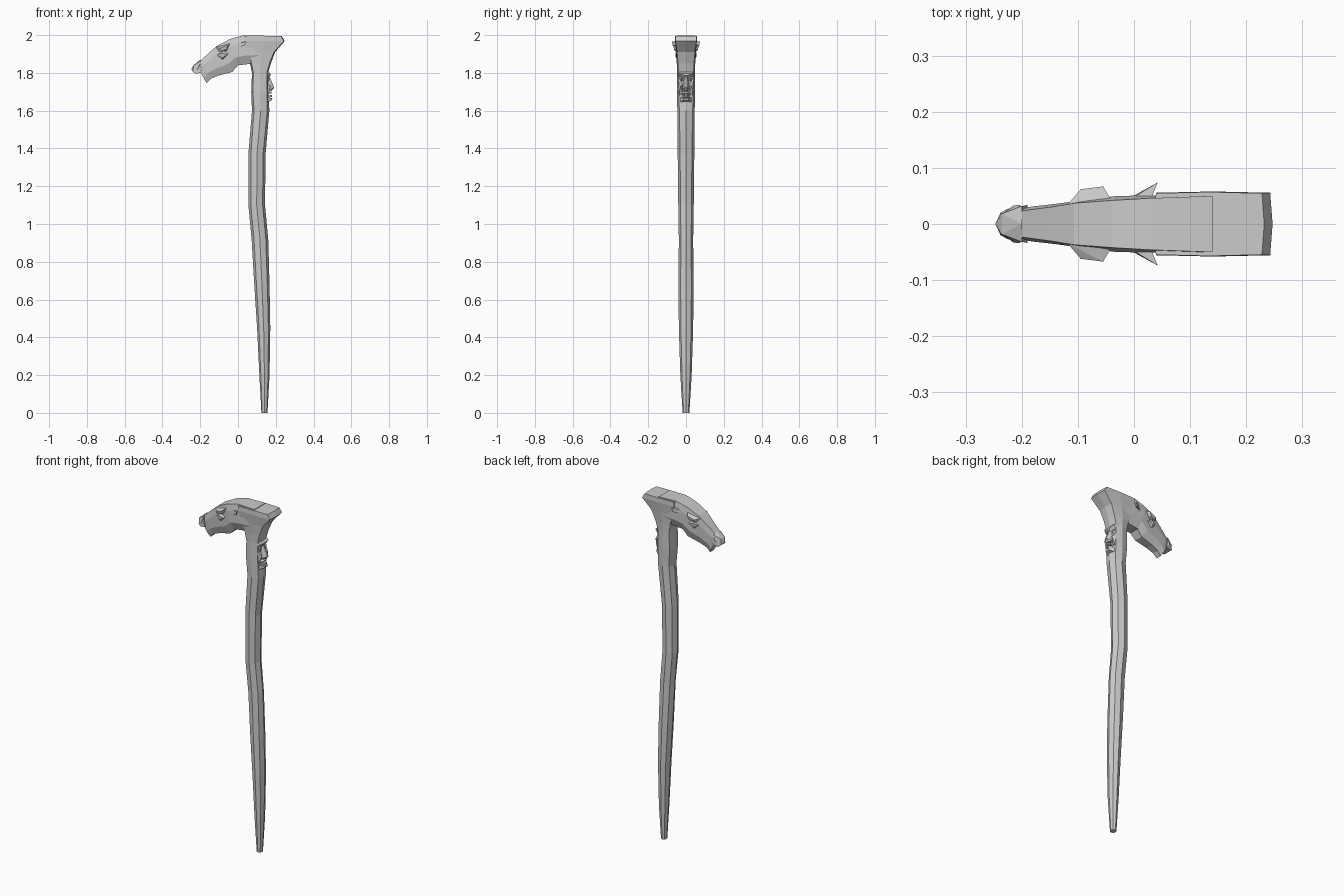
import bpy, bmesh, math
from mathutils import Vector


def finish(name, bm):
    bmesh.ops.recalc_face_normals(bm, faces=bm.faces)
    me = bpy.data.meshes.new(name)
    bm.to_mesh(me)
    bm.free()
    ob = bpy.data.objects.new(name, me)
    bpy.context.collection.objects.link(ob)
    return ob


def loft(name, rings):
    bm = bmesh.new()
    loops = [[bm.verts.new(p) for p in r] for r in rings]
    for a, b in zip(loops, loops[1:]):
        for i in range(len(a)):
            j = (i + 1) % len(a)
            bm.faces.new((a[i], a[j], b[j], b[i]))
    bm.faces.new(loops[0])
    bm.faces.new(loops[-1])
    return finish(name, bm)


def hull(name, pts, both=False):
    """Faceted lump; points with y are mirrored into the same lump or a second one."""
    sets = [pts, [(x, -y, z) for x, y, z in pts]]
    if not both:
        sets = [sets[0] + [p for p in sets[1] if p[1] != 0]]
    bm = bmesh.new()
    for s in sets:
        vs = [bm.verts.new(p) for p in s]
        r = bmesh.ops.convex_hull(bm, input=vs)
        junk = [v for v in r["geom_interior"] if isinstance(v, bmesh.types.BMVert)]
        bmesh.ops.delete(bm, geom=junk, context='VERTS')
    return finish(name, bm)


# Crooked eight-sided shaft, flaring into the handle: z, left x, right x, half width, squareness
def shaft_ring(z, x0, x1, w, k=0.0):
    cx, a = (x0 + x1) / 2, (x1 - x0) / 2
    d = math.sqrt(0.5) * (1 - k) + 0.96 * k
    prof = [(1, 0), (d, d), (0, 1), (-d, d), (-1, 0), (-d, -d), (0, -1), (d, -d)]
    return [(cx + a * u, w * v, z) for u, v in prof]


loft("shaft", [shaft_ring(*r) for r in [
    (0.0, .124, .156, .018), (.2, .113, .167, .030), (.45, .101, .171, .038),
    (.68, .086, .167, .040), (.92, .072, .160, .038), (1.10, .055, .143, .041),
    (1.37, .055, .146, .044), (1.60, .074, .166, .046, .2), (1.70, .070, .162, .048, .4),
    (1.80, .074, .160, .048, .5), (1.85, .064, .174, .049, .6), (1.91, .050, .197, .052, .8),
    (1.968, .035, .247, .058, 1), (1.994, .035, .232, .057, 1)]])


# Animal head handle: top x, top z, bottom x, bottom z, top half width, side half width
def head_ring(tx, tz, bx, bz, wt, wm):
    t, b = Vector((tx, 0, tz)), Vector((bx, 0, bz))
    prof = [(0, wt), (.25, wm), (.7, wm), (1, wm * .6)]
    half = [(t.lerp(b, f), w) for f, w in prof]
    return ([(p.x, w, p.z) for p, w in half] +
            [(p.x, -w, p.z) for p, w in reversed(half)])


loft("animal_head", [head_ring(*r) for r in [
    (-.222, 1.845, -.166, 1.745, .020, .026), (-.195, 1.868, -.145, 1.768, .024, .031),
    (-.150, 1.910, -.105, 1.785, .030, .036), (-.107, 1.946, -.030, 1.805, .037, .043),
    (-.040, 1.980, 0.0, 1.840, .042, .050), (.030, 1.999, .050, 1.846, .046, .051),
    (.140, 1.998, .110, 1.850, .050, .050)]])

# Muzzle: upper lip and nostrils
hull("upper_lip", [(-.247, 0, 1.818), (-.236, .018, 1.84), (-.238, .020, 1.806),
                   (-.20, .032, 1.86), (-.19, .034, 1.802), (-.225, .027, 1.795),
                   (-.20, 0, 1.87)])
hull("nostril", [(-.232, .020, 1.835), (-.205, .034, 1.842), (-.215, .033, 1.815),
                 (-.205, .024, 1.858), (-.19, .026, 1.83)], True)

# Brow ridges, eyes and ears of the animal
hull("animal_brow", [(-.118, .035, 1.935), (-.095, .062, 1.93), (-.055, .067, 1.945),
                     (-.042, .045, 1.955), (-.06, .045, 1.918), (-.098, .055, 1.912),
                     (-.06, .064, 1.925)], True)
hull("animal_eye", [(-.110, .040, 1.895), (-.085, .056, 1.905), (-.058, .053, 1.897),
                    (-.080, .054, 1.882), (-.082, .042, 1.87), (-.08, .045, 1.92),
                    (-.05, .045, 1.90)], True)
hull("animal_ear", [(-.005, .045, 1.955), (-.005, .048, 1.935), (.042, .074, 1.966),
                    (.038, .071, 1.945), (.032, .048, 1.965), (.030, .050, 1.948)], True)

# Carved human face on the shaft
hull("face_brow", [(.15, 0, 1.81), (.155, .042, 1.805), (.172, .004, 1.785),
                   (.172, .034, 1.797), (.155, .044, 1.785), (.155, .004, 1.765)])
hull("face_eye", [(.155, .012, 1.765), (.155, .036, 1.772), (.168, .024, 1.768),
                  (.158, .024, 1.78), (.158, .024, 1.752)], True)
hull("face_nose", [(.165, .005, 1.785), (.192, .006, 1.722), (.178, .017, 1.715),
                   (.178, .010, 1.705), (.155, .02, 1.71), (.155, .012, 1.77)])
hull("face_cheek", [(.155, .015, 1.745), (.155, .043, 1.75), (.174, .028, 1.73),
                    (.168, .034, 1.71), (.157, .036, 1.68), (.155, .018, 1.69)], True)
hull("face_upper_lip", [(.155, .022, 1.70), (.178, 0, 1.703), (.174, .016, 1.692),
                        (.178, 0, 1.692), (.155, .026, 1.685)])
hull("face_lower_lip", [(.155, .022, 1.68), (.181, .009, 1.683), (.181, .008, 1.673),
                        (.155, .020, 1.668)])
hull("face_chin", [(.155, .03, 1.67), (.182, .012, 1.667), (.178, .014, 1.655),
                   (.155, .03, 1.645)])
